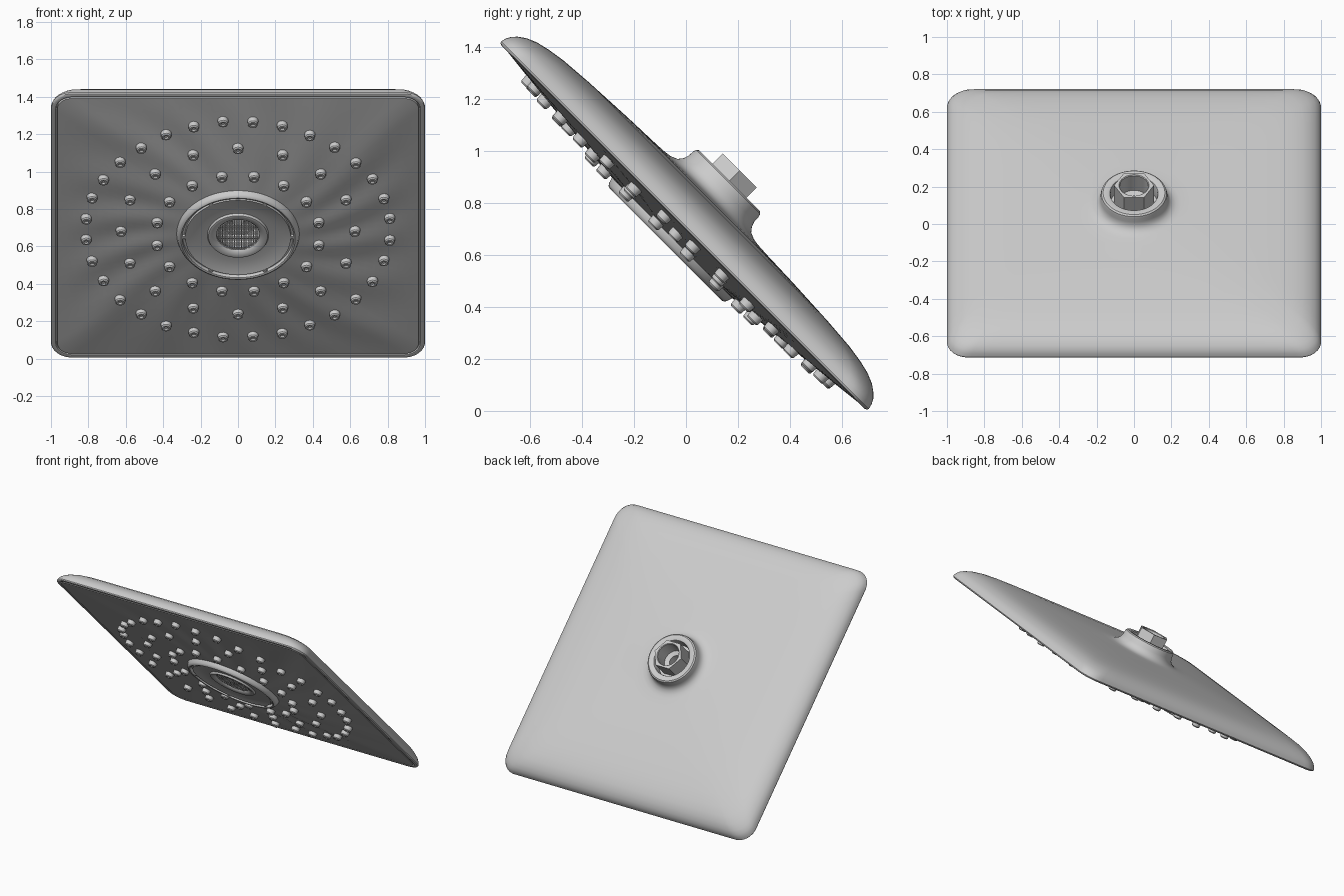
import bpy, bmesh
from math import sin, cos, pi, radians, sqrt, tau
from mathutils import Matrix

if "Cube" in bpy.data.objects:
    bpy.data.objects.remove(bpy.data.objects["Cube"])

# Local frame: X across, Y up the slope, Z out of the back; head is tilted 45 degrees
S = sqrt(0.5)
TILT = Matrix(((-1, 0, 0, 0), (0, -S, S, -0.008), (0, S, S, 0.711), (0, 0, 0, 1)))


def square(a, h, rc):
    """Radius at angle a of a rounded square (half size h, corner rc)."""
    c, s = abs(cos(a)), abs(sin(a))
    t = h / max(c, s)
    k = h - rc
    if min(c, s) * t > k:
        b = k * (c + s)
        t = b + sqrt(max(0, b * b - 2 * k * k + rc * rc))
    return t


def hexagon(a, flat):
    return flat / cos(a % (pi / 3) - pi / 6)


def loft(bm, rings, angles, cx=0, cy=0, cap_start=False):
    """Skin rings of (radius function or number, height function or number)."""
    loops = []
    for r, z in rings:
        loop = []
        for a in angles:
            rr = r(a) if callable(r) else r
            zz = z(a) if callable(z) else z
            loop.append(bm.verts.new((cx + rr * cos(a), cy + rr * sin(a), zz)))
        loops.append(loop)
    n = len(angles)
    for p, q in zip(loops, loops[1:]):
        for j in range(n):
            k = (j + 1) % n
            bm.faces.new((p[j], p[k], q[k], q[j]))
    if cap_start:
        bm.faces.new(loops[0][::-1])


def finish(name, bm, angle=35):
    me = bpy.data.meshes.new(name)
    bm.to_mesh(me)
    bm.free()
    ob = bpy.data.objects.new(name, me)
    bpy.context.collection.objects.link(ob)
    ob.matrix_world = TILT
    bpy.ops.object.select_all(action='DESELECT')
    ob.select_set(True)
    bpy.context.view_layer.objects.active = ob
    bpy.ops.object.shade_smooth_by_angle(angle=radians(angle))
    return ob


def lathe(name, rings, n=64, cap=False):
    bm = bmesh.new()
    loft(bm, rings, [tau * i / n for i in range(n)], cap_start=cap)
    return finish(name, bm)


# Angles concentrated near the square's corners
quarter = ([41 * i / 14 for i in range(14)] + [41 + i for i in range(8)]
           + [49 + 41 * i / 14 for i in range(14)])
ANG = [radians(q + 90 * k) for k in range(4) for q in quarter]

# Back shell with rim, rounded edge, and flared neck collar
shell_profile = [(.966, .08, .012), (.972, .085, .008), (.975, .09, -.003), (.988, .1, -.005),
                 (.997, .11, -.001), (1, .11, .006), (.995, .115, .026), (.985, .12, .045),
                 (.968, .125, .063), (.94, .135, .083), (.9, .15, .1), (.85, .17, .112),
                 (.78, .19, .123), (.65, .22, .133), (.45, .25, .143), (.3, .26, .148),
                 (.25, .25, .151), (.225, .225, .155), (.2, .2, .166), (.186, .186, .184),
                 (.179, .179, .205), (.178, .178, .228), (.174, .174, .241), (.165, .165, .248),
                 (.14, .14, .248), (.129, .129, .243), (.125, .125, .233), (.125, .125, .165),
                 (.07, .07, .165)]
bm = bmesh.new()
loft(bm, [(lambda a, h=h, rc=rc: square(a, h, rc), z) for h, rc, z in shell_profile], ANG)
finish("back_shell", bm)

# Domed spray panel with faint swirling ripples
R0 = .325


def panel_z(a, t):
    return -.064 * (1 - t) - .004 * t + .004 * sin(pi * t) * sin(16 * a + 5 * t)


bm = bmesh.new()
STEPS = 14
rings = [(lambda a, t=i / STEPS: R0 + (square(a, .966, .08) - R0) * t,
          lambda a, t=i / STEPS: panel_z(a, t)) for i in range(STEPS + 1)]
rings.append((lambda a: square(a, .966, .08), .014))
loft(bm, rings, ANG)
finish("spray_panel", bm)

# Three rings of rubber nozzles: radius, count, half-step offset
bm = bmesh.new()
for radius, count, offset in ((.815, 32, .5), (.625, 16, 0), (.44, 16, .5)):
    for i in range(count):
        a = tau * (i + offset) / count + pi / 2
        t = (radius - R0) / (square(a, .966, .08) - R0)
        z = panel_z(a, t)
        prof = [(.009, z - .022), (.012, z - .031), (.021, z - .031),
                (.027, z - .025), (.03, z + .012)]
        loft(bm, prof, [tau * k / 12 for k in range(12)],
             radius * cos(a), radius * sin(a), cap_start=True)
finish("nozzles", bm)

# Centre dish with raised outer bezel, groove and inner lip
lathe("centre_dish", [(.115, -.05), (.115, -.07), (.122, -.078), (.15, -.086), (.158, -.084),
                      (.164, -.072), (.2, -.073), (.25, -.08), (.282, -.09), (.284, -.076),
                      (.296, -.076), (.298, -.096), (.306, -.099), (.314, -.096),
                      (.321, -.086), (.328, -.064), (.328, -.04)], 96)

# Small bridges across the bezel groove
bm = bmesh.new()
for i in range(6):
    m = Matrix.Rotation(tau * i / 6, 4, 'Z') @ Matrix.Translation((.29, 0, -.081))
    bmesh.ops.create_cube(bm, size=1, matrix=m @ Matrix.Diagonal((.016, .02, .022, 1)))
finish("groove_bridges", bm)

# Aerator mesh screen
bm = bmesh.new()
bmesh.ops.create_grid(bm, x_segments=26, y_segments=26, size=.12,
                      matrix=Matrix.Translation((0, 0, -.07)))
far = [v for v in bm.verts if v.co.xy.length > .118]
bmesh.ops.delete(bm, geom=far, context='VERTS')
screen = finish("mesh_screen", bm)
wire = screen.modifiers.new("wires", 'WIREFRAME')
wire.thickness = .004

# Hexagonal inlet with round stepped bore
lathe("hex_inlet", [(lambda a: hexagon(a, .0925), .15), (lambda a: hexagon(a, .0925), .304),
                    (.08, .304), (.076, .3), (.076, .19), (.045, .18), (.045, .06),
                    (.11, .04), (.115, -.05)], 72)
